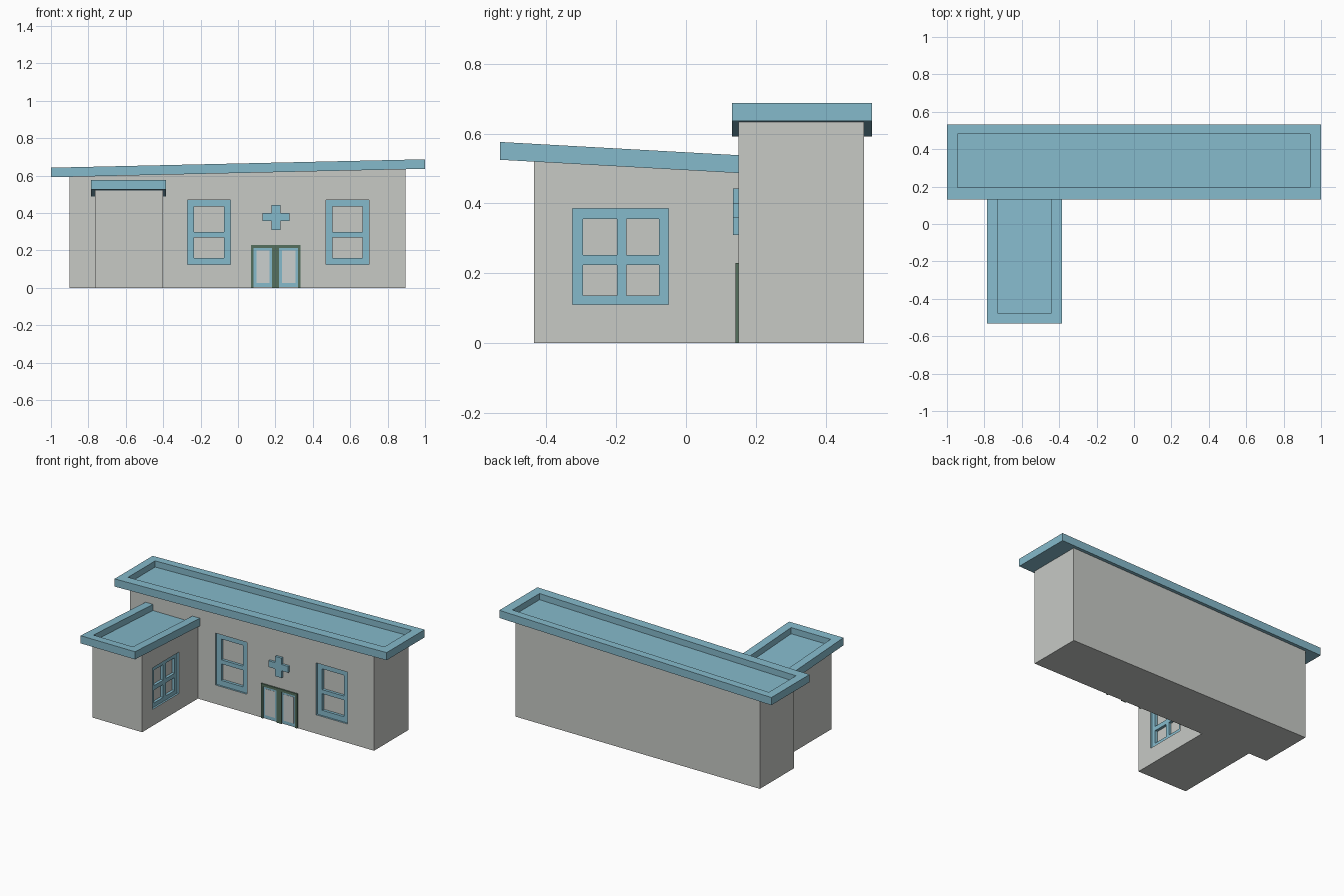
import bpy, bmesh

if "Cube" in bpy.data.objects:
    bpy.data.objects.remove(bpy.data.objects["Cube"])


def material(name, rgb):
    m = bpy.data.materials.new(name)
    m.diffuse_color = (*rgb, 1)
    m.use_nodes = True
    m.node_tree.nodes["Principled BSDF"].inputs["Base Color"].default_value = m.diffuse_color
    return m


GREY = material("wall grey", (0.57, 0.585, 0.56))
BLUE = material("trim blue", (0.235, 0.49, 0.60))
GREEN = material("door frame green", (0.09, 0.16, 0.11))
GLASS = material("door pane pale", (0.60, 0.63, 0.62))


def loft(name, rings, mats):
    """Stack of four-cornered rings, closed at both ends."""
    bm = bmesh.new()
    loops = [[bm.verts.new(p) for p in ring] for ring in rings]
    for a, b in zip(loops, loops[1:]):
        for i in range(4):
            j = (i + 1) % 4
            bm.faces.new((a[i], a[j], b[j], b[i]))
    bm.faces.new(loops[0][::-1])
    bm.faces.new(loops[-1])
    bmesh.ops.recalc_face_normals(bm, faces=bm.faces)
    mesh = bpy.data.meshes.new(name)
    bm.to_mesh(mesh)
    bm.free()
    ob = bpy.data.objects.new(name, mesh)
    bpy.context.collection.objects.link(ob)
    for m in mats:
        mesh.materials.append(m)
    return ob


def ring(x0, x1, y0, y1, height):
    return [(x, y, height(x, y)) for x, y in ((x0, y0), (x1, y0), (x1, y1), (x0, y1))]


def box(name, x, y, z, *mats):
    return loft(name, [ring(*x, *y, lambda a, b, h=h: h) for h in z], mats)


def cut(target, x, y, z):
    """Cut a blue-lined recess into a wall."""
    cutter = box("cutter", x, y, z, GREY, BLUE)
    cutter.hide_render = True
    for p in cutter.data.polygons:
        p.material_index = 1
    mod = target.modifiers.new("recess", "BOOLEAN")
    mod.operation = "DIFFERENCE"
    mod.solver = "EXACT"
    mod.object = cutter
    bpy.context.view_layer.objects.active = target
    bpy.ops.object.modifier_apply(modifier=mod.name)
    bpy.data.objects.remove(cutter)


# Sloping roof undersides
def main_slope(x, y):
    return 0.6135 + 0.0225 * x


def wing_slope(x, y):
    return 0.4953 - 0.0555 * y


def building(name, plan, slope):
    return loft(name, [ring(*plan, lambda x, y: 0),
                       ring(*plan, lambda x, y: slope(x, y) + 0.005)], (GREY, BLUE))


def tray_roof(name, outer, inner, slope):
    steps = ((outer, 0), (outer, 0.051), (inner, 0.051), (inner, 0.01))
    return loft(name, [ring(*plan, lambda x, y, h=h: slope(x, y) + h)
                       for plan, h in steps], (BLUE,))


# Walls and rimmed roofs
main = building("main_walls", (-0.90, 0.895, 0.15, 0.51), main_slope)
wing = building("wing_walls", (-0.765, -0.40, -0.435, 0.15), wing_slope)
tray_roof("main_roof", (-1, 1, 0.132, 0.532), (-0.945, 0.94, 0.195, 0.48), main_slope)
tray_roof("wing_roof", (-0.785, -0.385, -0.532, 0.152),
          (-0.73, -0.44, -0.475, 0.151), wing_slope)

D1, D2 = 0.012, 0.032  # depth of window frames and of panes

# Two front sash windows
for side, x in (("left", -0.27), ("right", 0.47)):
    cut(main, (x, x + 0.23), (0.10, 0.15 + D1), (0.125, 0.47))
    for level, z in (("lower", (0.16, 0.27)), ("upper", (0.297, 0.435))):
        px = (x + 0.035, x + 0.195)
        cut(main, px, (0.10, 0.15 + D2), z)
        box(f"{side}_{level}_pane", px, (0.148 + D2, 0.15 + D2), z, GREY)

# Four-pane window in the side of the wing
cut(wing, (-0.40 - D1, -0.35), (-0.325, -0.05), (0.11, 0.385))
for side, y in (("front", (-0.295, -0.197)), ("rear", (-0.17, -0.077))):
    for level, z in (("lower", (0.137, 0.223)), ("upper", (0.252, 0.355))):
        cut(wing, (-0.40 - D2, -0.35), y, z)
        box(f"wing_{side}_{level}_pane", (-0.40 - D2, -0.398 - D2), y, z, GREY)

# Double door: frame bars, leaves and panes
for name, x, z in (("left_post", (0.07, 0.084), (0, 0.213)),
                   ("right_post", (0.321, 0.335), (0, 0.213)),
                   ("middle_post", (0.183, 0.22), (0, 0.213)),
                   ("lintel", (0.07, 0.335), (0.213, 0.23))):
    box("door_" + name, x, (0.142, 0.151), z, GREEN)
for side, x0, x1 in (("left", 0.084, 0.183), ("right", 0.22, 0.321)):
    box(f"door_{side}_leaf", (x0, x1), (0.147, 0.151), (0.004, 0.213), BLUE)
    box(f"door_{side}_pane", (x0 + 0.014, x1 - 0.014), (0.1455, 0.149), (0.025, 0.2), GLASS)

# Plus-shaped wall sign: one upright and two arms
box("sign_upright", (0.18, 0.226), (0.134, 0.151), (0.31, 0.442), BLUE)
for side, x in (("left", (0.13, 0.18)), ("right", (0.226, 0.275))):
    box(f"sign_{side}_arm", x, (0.134, 0.151), (0.358, 0.4), BLUE)
